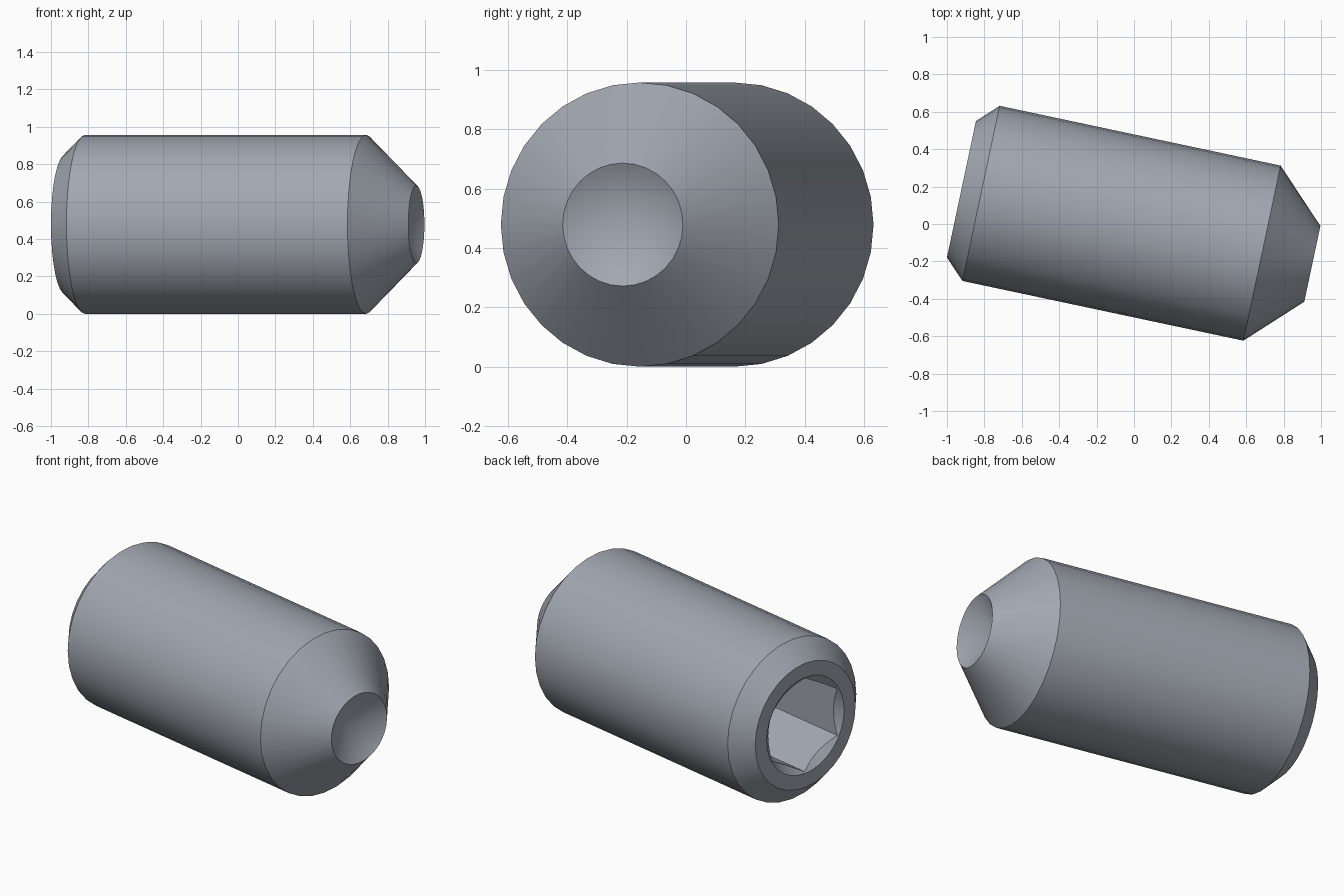
import bpy, bmesh
from math import sin, cos, pi, radians
from mathutils import Matrix, Vector

cube = bpy.data.objects.get("Cube")
if cube:
    bpy.data.objects.remove(cube)

steel = bpy.data.materials.new("steel grey")
steel.use_nodes = True
colour = (0.36, 0.39, 0.44, 1)
steel.diffuse_color = colour
steel.node_tree.nodes["Principled BSDF"].inputs["Base Color"].default_value = colour

# Screw frame: local z along the axis, local y up
turn = radians(-12)
axis = Vector((cos(turn), sin(turn), 0))
up = Vector((0, 0, 1))
side = up.cross(axis)
frame = Matrix((side, up, axis)).transposed().to_4x4()
frame.translation = side * -0.01 + up * 0.4785


def turned(name, profile, sides):
    """Closed solid of revolution from (radius, position) points; radius 0 is an apex."""
    bm = bmesh.new()
    rings = []
    for r, z in profile:
        n = sides if r else 1
        rings.append([bm.verts.new((r * sin(2 * pi * i / sides), r * cos(2 * pi * i / sides), z))
                      for i in range(n)])
    for a, b in zip(rings, rings[1:]):
        for i in range(sides):
            j = (i + 1) % sides
            quad = [a[i % len(a)], a[j % len(a)], b[j % len(b)], b[i % len(b)]]
            bm.faces.new(list(dict.fromkeys(quad)))
    for ring in (rings[0], rings[-1]):
        if len(ring) > 1:
            bm.faces.new(ring)
    bmesh.ops.recalc_face_normals(bm, faces=bm.faces)
    mesh = bpy.data.meshes.new(name)
    bm.to_mesh(mesh)
    bm.free()
    mesh.materials.append(steel)
    obj = bpy.data.objects.new(name, mesh)
    obj.matrix_world = frame
    bpy.context.collection.objects.link(obj)
    return obj


# Body: chamfered back, straight barrel, tapered point with a conical cup
back, tip = -0.941, 0.977
screw = turned("set_screw", [(0.373, back), (0.4785, -0.834), (0.4785, 0.702),
                             (0.207, tip), (0.0, tip - 0.12)], 32)

# Hex socket and its countersunk mouth
hex_cutter = turned("hex_cutter", [(0.28, back - 0.1), (0.28, back + 0.57)], 6)
mouth_cutter = turned("mouth_cutter", [(0.338, back - 0.04), (0.288, back), (0.188, back + 0.08)], 32)

bpy.ops.object.select_all(action="DESELECT")
screw.select_set(True)
bpy.context.view_layer.objects.active = screw
for cutter in (hex_cutter, mouth_cutter):
    cutter.hide_render = True
    cut = screw.modifiers.new(cutter.name, "BOOLEAN")
    cut.operation = "DIFFERENCE"
    cut.solver = "EXACT"
    cut.object = cutter
    bpy.ops.object.modifier_apply(modifier=cut.name)
    bpy.data.objects.remove(cutter)

bpy.ops.object.shade_smooth_by_angle(angle=radians(30))
